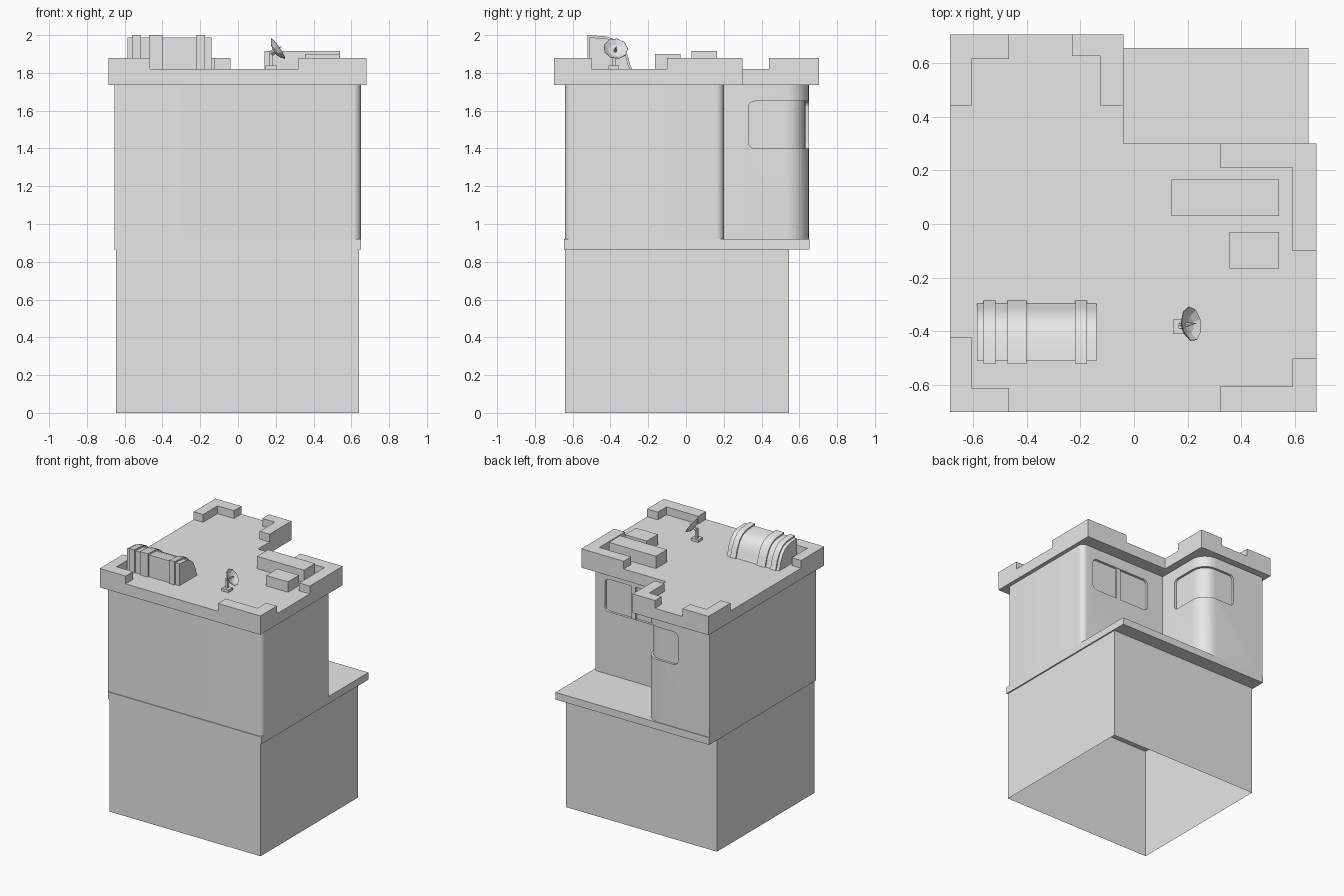
import bpy, bmesh, math
from mathutils import Vector

cube = bpy.data.objects.get("Cube")
if cube:
    bpy.data.objects.remove(cube, do_unlink=True)

grey = bpy.data.materials.new("plain_grey")
grey.use_nodes = True
grey.diffuse_color = (0.8, 0.8, 0.8, 1)
grey.node_tree.nodes["Principled BSDF"].inputs["Base Color"].default_value = (0.8, 0.8, 0.8, 1)


def finish(name, bm, smooth=False):
    bmesh.ops.recalc_face_normals(bm, faces=bm.faces)
    mesh = bpy.data.meshes.new(name)
    bm.to_mesh(mesh)
    bm.free()
    mesh.materials.append(grey)
    ob = bpy.data.objects.new(name, mesh)
    bpy.context.collection.objects.link(ob)
    if smooth:
        activate(ob)
        bpy.ops.object.shade_smooth_by_angle()
    return ob


def activate(ob):
    bpy.ops.object.select_all(action='DESELECT')
    ob.select_set(True)
    bpy.context.view_layer.objects.active = ob


def extrude(name, points, vector, caps=True, smooth=False):
    """Closed outline of 3D points swept along a vector."""
    bm = bmesh.new()
    low = [bm.verts.new(p) for p in points]
    high = [bm.verts.new(Vector(p) + Vector(vector)) for p in points]
    n = len(points)
    for i in range(n):
        j = (i + 1) % n
        bm.faces.new((low[i], low[j], high[j], high[i]))
    if caps:
        bm.faces.new(low)
        bm.faces.new(high)
    return finish(name, bm, smooth)


def prism(name, outline, z0, z1, **kw):
    return extrude(name, [(x, y, z0) for x, y in outline], (0, 0, z1 - z0), **kw)


def rect(x0, x1, y0, y1):
    return [(x0, y0), (x1, y0), (x1, y1), (x0, y1)]


def box(name, x0, x1, y0, y1, z0, z1):
    return prism(name, rect(x0, x1, y0, y1), z0, z1)


def rounded(corners, steps=8):
    """Outline from (x, y, radius) corners with square fillets."""
    out = []
    for i, (x, y, r) in enumerate(corners):
        p = Vector((x, y))
        if r == 0:
            out.append((x, y))
            continue
        a = (Vector(corners[i - 1][:2]) - p).normalized()
        b = (Vector(corners[(i + 1) % len(corners)][:2]) - p).normalized()
        c = p + r * (a + b)
        for k in range(steps + 1):
            t = math.pi / 2 * k / steps
            q = c - r * (b * math.cos(t) + a * math.sin(t))
            out.append((q.x, q.y))
    return out


def recess(body, path, z0, z1, depth=0.018, radius=0.035):
    """Cut a round-cornered window pocket that follows a path of (point, normal)."""
    dist = [0]
    for (p, _), (q, _) in zip(path, path[1:]):
        dist.append(dist[-1] + (q - p).length)
    bm = bmesh.new()
    rings = []
    for (p, n), s in zip(path, dist):
        d = min(s, dist[-1] - s, radius)
        e = radius - math.sqrt(max(0, radius ** 2 - (radius - d) ** 2))
        inner, outer = p - n * depth, p + n * 0.02
        rings.append([bm.verts.new((v.x, v.y, z)) for v, z in (
            (inner, z0 + e), (outer, z0 + e), (outer, z1 - e), (inner, z1 - e))])
    for a, b in zip(rings, rings[1:]):
        for i in range(4):
            j = (i + 1) % 4
            bm.faces.new((a[i], a[j], b[j], b[i]))
    bm.faces.new(rings[0])
    bm.faces.new(rings[-1])
    cutter = finish("window_cutter", bm)
    cutter.hide_render = True
    mod = body.modifiers.new("window", 'BOOLEAN')
    mod.operation, mod.solver, mod.object = 'DIFFERENCE', 'EXACT', cutter
    activate(body)
    bpy.ops.object.modifier_apply(modifier=mod.name)
    bpy.data.objects.remove(cutter, do_unlink=True)


def line(a, b, normal):
    """Samples along a straight wall, denser towards both ends."""
    a, b, n = Vector(a), Vector(b), Vector(normal)
    return [(a.lerp(b, (1 - math.cos(math.pi * k / 24)) / 2), n) for k in range(25)]


# Lower storey: open-bottomed walls, with the terrace slab as its lid
prism("lower_walls", rect(-0.645, 0.64, -0.64, 0.545), 0, 0.865, caps=False)
box("terrace_slab", -0.655, 0.65, -0.645, 0.655, 0.865, 0.92)

# Upper storey: L plan with rounded corners
WX, WY, WR = -0.1, 0.65, 0.12
upper = prism("upper_walls", rounded([
    (-0.655, -0.64, 0), (0.65, -0.64, 0.04), (0.65, 0.2, 0.04),
    (WX, 0.2, 0), (WX, WY, WR), (-0.655, WY, 0)]), 0.92, 1.735)

# Window on the terrace wall, and one wrapping the wing's round corner
recess(upper, line((0.55, 0.2), (0.04, 0.2), (0, 1)), 1.4, 1.65)
arc = []
for k in range(1, 8):
    n = Vector((math.cos(math.pi * k / 16), math.sin(math.pi * k / 16)))
    arc.append((Vector((WX - WR, WY - WR)) + WR * n, n))
recess(upper, line((WX, 0.33), (WX, WY - WR), (1, 0)) + arc
       + line((WX - WR, WY), (-0.386, WY), (0, 1)), 1.4, 1.65)
activate(upper)
bpy.ops.object.shade_smooth_by_angle()
box("window_mullion", 0.29, 0.327, 0.18, 0.197, 1.395, 1.655)

# Roof slab and corner parapets
RL, RR, RF, RB, NX, NY = -0.685, 0.68, -0.70, 0.705, -0.04, 0.30
prism("roof_slab", [(RL, RF), (RR, RF), (RR, NY), (NX, NY), (NX, RB), (RL, RB)], 1.735, 1.82)
# each: outer corner, inner corner, end of the x arm, end of the y arm
for name, ox, oy, ix, iy, ex, ey in (
        ("front_right", RL, RF, -0.605, -0.61, -0.465, -0.42),
        ("front_left", RR, RF, 0.59, -0.605, 0.32, -0.50),
        ("back_left", RR, NY, 0.59, 0.21, 0.32, -0.10),
        ("back_right", RL, RB, -0.605, 0.615, -0.465, 0.44),
        ("wing", NX, RB, -0.125, 0.625, -0.23, 0.44)):
    prism("parapet_" + name, [(ox, oy), (ex, oy), (ex, iy), (ix, iy), (ix, ey), (ox, ey)],
          1.82, 1.88)

# Roof boxes
box("long_roof_box", 0.14, 0.54, 0.03, 0.165, 1.82, 1.915)
box("short_roof_box", 0.355, 0.54, -0.165, -0.03, 1.82, 1.90)

# Curved-back roof unit with straps
profile = [(-0.51, 1.82), (-0.51, 1.988), (-0.42, 1.982), (-0.375, 1.965),
           (-0.34, 1.93), (-0.315, 1.88), (-0.305, 1.84), (-0.295, 1.82)]
extrude("roof_unit", [(-0.585, y, z) for y, z in profile], (0.445, 0, 0), smooth=True)
for i, (x0, x1) in enumerate(((-0.56, -0.515), (-0.47, -0.40), (-0.22, -0.175))):
    pts = [(x0, -0.403 + (y + 0.403) * 1.1, 1.82 + (z - 1.82) * 1.07) for y, z in profile]
    extrude(f"unit_strap_{i + 1}", pts, (x1 - x0, 0, 0), smooth=True)

# Dish aerial
box("dish_foot", 0.145, 0.205, -0.41, -0.355, 1.82, 1.84)
box("dish_post", 0.165, 0.183, -0.388, -0.37, 1.84, 1.915)
axis = Vector((0.82, 0.12, 0.56)).normalized()
turn = axis.to_track_quat('Z', 'Y')
centre = Vector((0.213, -0.372, 1.928))


def lathe(name, rings, sides):
    bm = bmesh.new()
    loops = []
    for r, h in rings:
        loops.append([bm.verts.new(centre + turn @ Vector((
            r * math.cos(math.tau * k / sides), r * math.sin(math.tau * k / sides), h)))
            for k in range(sides)])
    for a, b in zip(loops, loops[1:]):
        for k in range(sides):
            j = (k + 1) % sides
            bm.faces.new((a[k], a[j], b[j], b[k]))
    bmesh.ops.remove_doubles(bm, verts=bm.verts, dist=0.0001)
    return finish(name, bm)


lathe("dish_bowl", [(0, -0.03), (0.04, -0.02), (0.066, 0), (0.064, 0.002),
                    (0.038, -0.015), (0, -0.024)], 9)
lathe("dish_feed", [(0, -0.026), (0.009, -0.024), (0, 0.03)], 5)
lathe("dish_bracket", [(0, -0.055), (0.014, -0.05), (0.014, -0.026), (0, -0.026)], 4)
